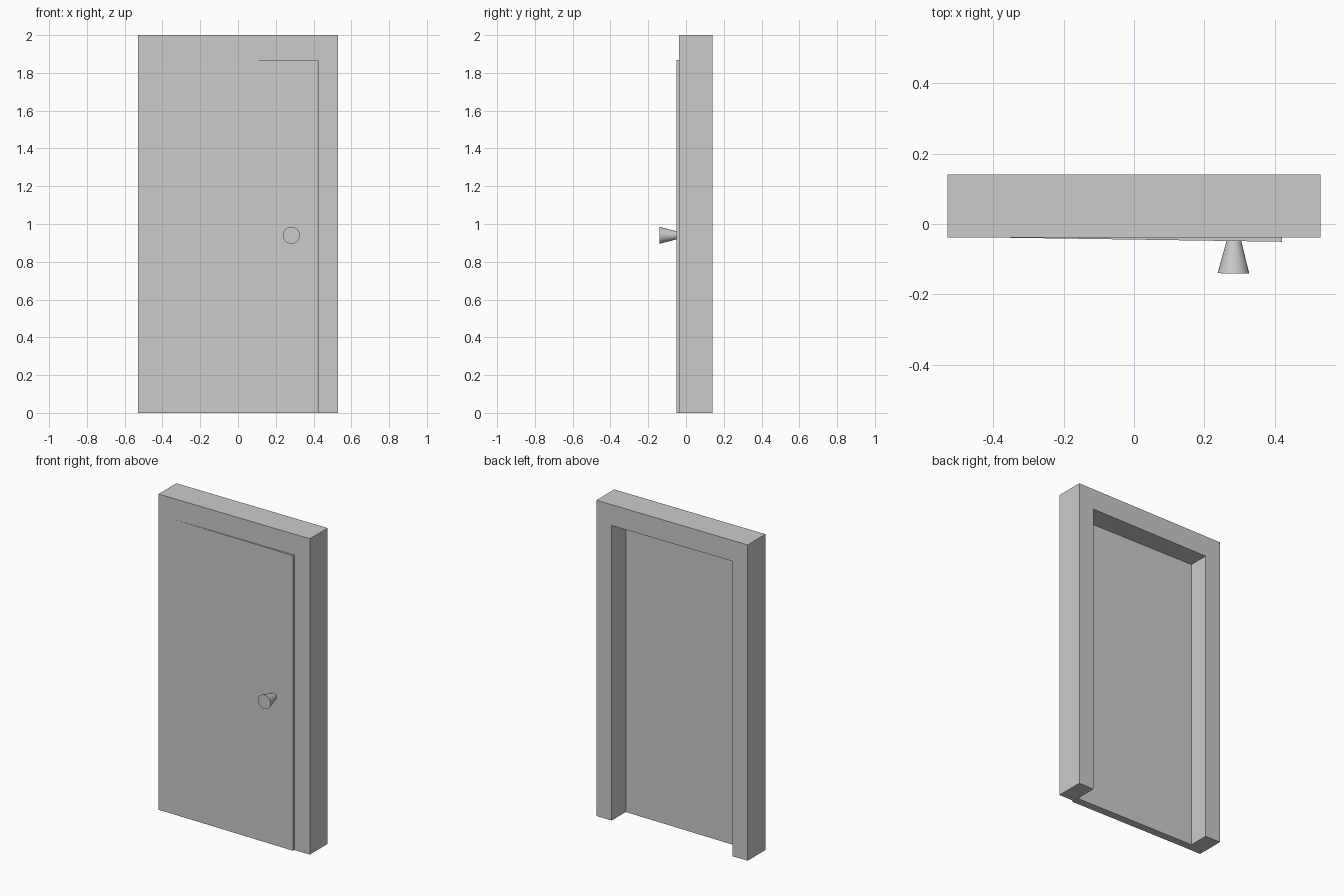
import bpy, bmesh, math
from mathutils import Matrix, Vector

if "Cube" in bpy.data.objects:
    bpy.data.objects.remove(bpy.data.objects["Cube"])

HALF_W, HEIGHT = 0.53, 2.0
FRONT, BACK = -0.038, 0.14
OPEN_X, OPEN_Z = 0.423, 1.868
THICK = 0.05
HINGE = Vector((-OPEN_X, FRONT, 0))
SWING = Matrix.Translation(HINGE) @ Matrix.Rotation(math.radians(-0.85), 4, 'Z')


def finish(name, bm, matrix=None):
    bmesh.ops.recalc_face_normals(bm, faces=bm.faces)
    if matrix is not None:
        bm.transform(matrix)
    me = bpy.data.meshes.new(name)
    bm.to_mesh(me)
    bm.free()
    ob = bpy.data.objects.new(name, me)
    bpy.context.collection.objects.link(ob)
    return ob


def extrude_profile(name, points, y0, depth, matrix=None):
    """Extrude an (x, z) outline along y."""
    bm = bmesh.new()
    face = bm.faces.new([bm.verts.new((x, y0, z)) for x, z in points])
    ext = bmesh.ops.extrude_face_region(bm, geom=[face])
    verts = [g for g in ext["geom"] if isinstance(g, bmesh.types.BMVert)]
    bmesh.ops.translate(bm, vec=(0, depth, 0), verts=verts)
    return finish(name, bm, matrix)


# Frame: two jambs and a lintel, open at the floor
right = [(OPEN_X, OPEN_Z), (OPEN_X, 0), (HALF_W, 0), (HALF_W, HEIGHT)]
left = [(-x, z) for x, z in reversed(right)]
extrude_profile("door_frame", right + left, FRONT, BACK - FRONT)

# Door leaf, slightly ajar about its left edge
w = 2 * OPEN_X - 0.002
extrude_profile("door_leaf", [(0, 0), (w, 0), (w, OPEN_Z), (0, OPEN_Z)],
                0, THICK, SWING)

# Tapered knob, wider at its outer end
LENGTH = 0.092
bm = bmesh.new()
bmesh.ops.create_cone(bm, cap_ends=True, segments=32,
                      radius1=0.021, radius2=0.045, depth=LENGTH)
bm.transform(Matrix.Translation((0.707, -LENGTH / 2, 0.94))
             @ Matrix.Rotation(math.radians(90), 4, 'X'))
knob = finish("door_knob", bm, SWING)
bpy.context.view_layer.objects.active = knob
knob.select_set(True)
bpy.ops.object.shade_smooth_by_angle(angle=math.radians(30))
